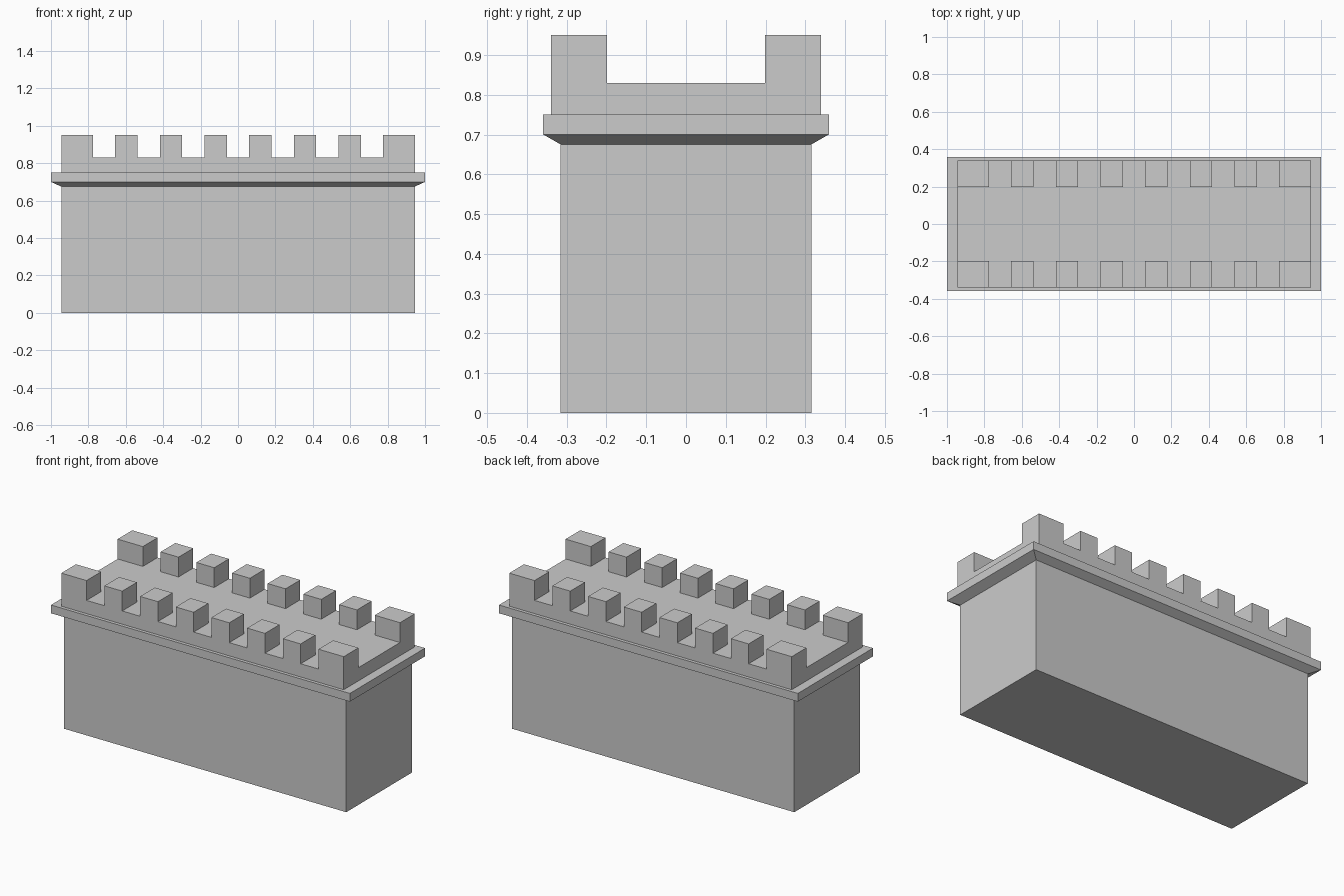
import bpy
import bmesh

if "Cube" in bpy.data.objects:
    bpy.data.objects.remove(bpy.data.objects["Cube"])


def finish(name, bm):
    bmesh.ops.recalc_face_normals(bm, faces=bm.faces)
    mesh = bpy.data.meshes.new(name)
    bm.to_mesh(mesh)
    bm.free()
    obj = bpy.data.objects.new(name, mesh)
    bpy.context.collection.objects.link(obj)
    return obj


DECK_X, DECK_Y = 0.945, 0.339

# Wall block with flared cornice: rectangular rings (half x, half y, z)
rings = [(0.945, 0.315, 0), (0.945, 0.315, 0.675), (1.0, 0.359, 0.70),
         (1.0, 0.359, 0.75), (DECK_X, DECK_Y, 0.75)]
bm = bmesh.new()
loops = [[bm.verts.new((sx * x, sy * y, z))
          for sx, sy in ((-1, -1), (1, -1), (1, 1), (-1, 1))]
         for x, y, z in rings]
bm.faces.new(loops[0][::-1])
for low, high in zip(loops, loops[1:]):
    for i in range(4):
        j = (i + 1) % 4
        bm.faces.new((low[i], low[j], high[j], high[i]))
finish("wall_and_cornice", bm)

# Battlement: raised deck, open below where it meets the cornice
bm = bmesh.new()
deck = [bm.verts.new((sx * DECK_X, sy * DECK_Y, 0.83))
        for sx, sy in ((-1, -1), (1, -1), (1, 1), (-1, 1))]
top = bm.faces.new(deck)
skirt = bmesh.ops.extrude_edge_only(bm, edges=list(top.edges))
for v in skirt["geom"]:
    if isinstance(v, bmesh.types.BMVert):
        v.co.z = 0.75

# Slice the deck along the merlon edges
step = 0.1194
cuts = [((step * (i - 6.5), 0, 0), (1, 0, 0)) for i in range(14)]
cuts += [((0, y, 0), (0, 1, 0)) for y in (-0.199, 0.199)]
for point, normal in cuts:
    bmesh.ops.bisect_plane(bm, geom=bm.verts[:] + bm.edges[:] + bm.faces[:],
                           plane_co=point, plane_no=normal)


# Raise every other cell of both edge rows into merlons
def is_merlon(face):
    c = face.calc_center_median()
    if face.normal.z < 0.9 or abs(c.y) < 0.2:
        return False
    cell = int((c.x + 7.5 * step) // step)
    return abs(c.x) > 6.5 * step or cell % 2 == 0


bmesh.ops.recalc_face_normals(bm, faces=bm.faces)
bm.normal_update()
merlons = [f for f in bm.faces if is_merlon(f)]
raised = bmesh.ops.extrude_discrete_faces(bm, faces=merlons)
for f in raised["faces"]:
    bmesh.ops.translate(bm, verts=f.verts[:], vec=(0, 0, 0.12))
bmesh.ops.remove_doubles(bm, verts=bm.verts, dist=1e-5)
finish("battlement", bm)
